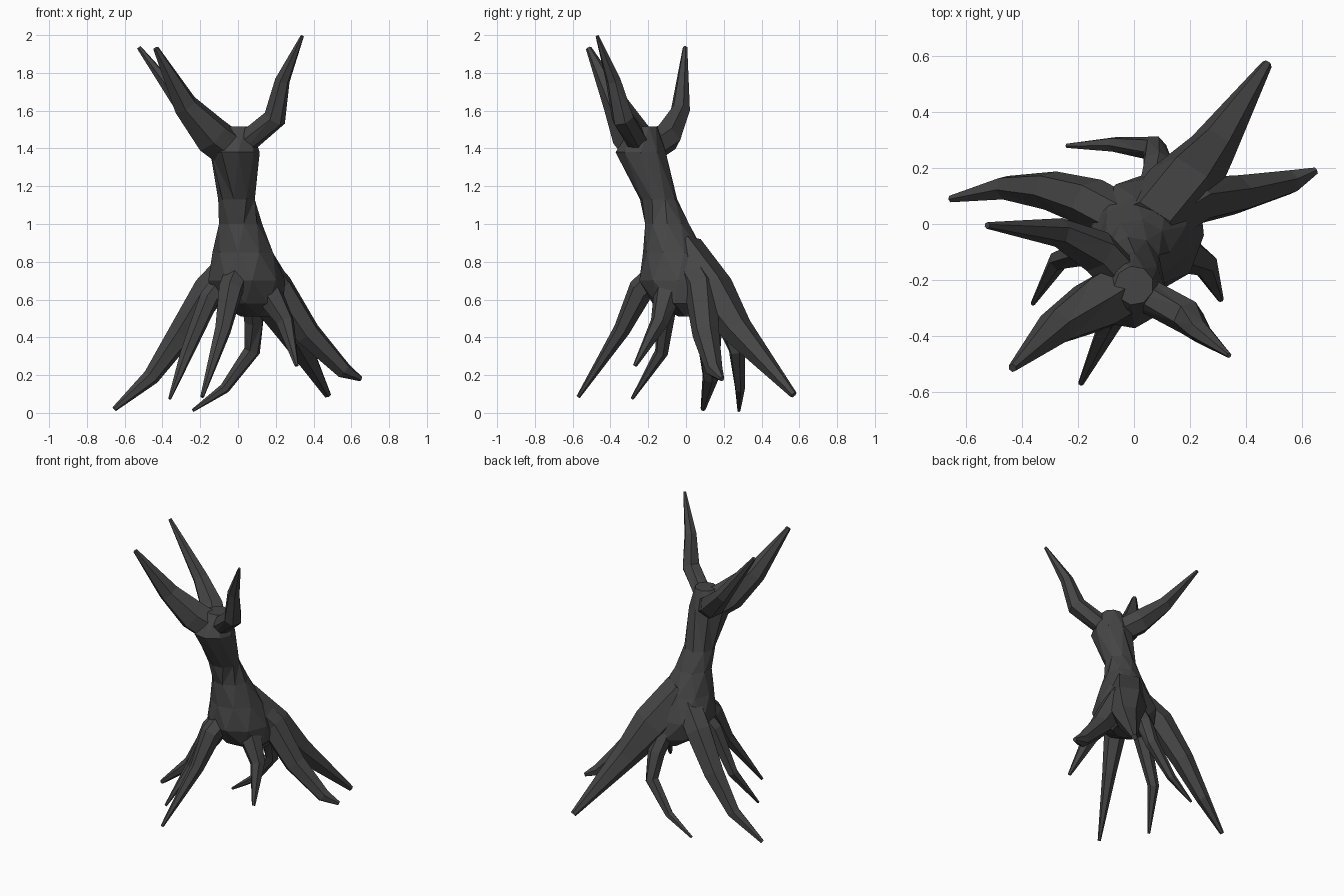
import bpy, bmesh, math
from mathutils import Vector

if "Cube" in bpy.data.objects:
    bpy.data.objects.remove(bpy.data.objects["Cube"])

bark = bpy.data.materials.new("charcoal bark")
bark.diffuse_color = (0.06, 0.06, 0.06, 1)
bark.use_nodes = True
bark.node_tree.nodes["Principled BSDF"].inputs["Base Color"].default_value = bark.diffuse_color


def loft(name, rings):
    """Closed flat-faced skin through a list of vertex rings."""
    bm = bmesh.new()
    loops = [[bm.verts.new(p) for p in ring] for ring in rings]
    n = len(loops[0])
    for a, b in zip(loops, loops[1:]):
        for i in range(n):
            j = (i + 1) % n
            bm.faces.new((a[i], a[j], b[j], b[i]))
    bm.faces.new(loops[0])
    bm.faces.new(loops[-1])
    bmesh.ops.triangulate(bm, faces=bm.faces[:])
    bmesh.ops.recalc_face_normals(bm, faces=bm.faces[:])
    me = bpy.data.meshes.new(name)
    bm.to_mesh(me)
    bm.free()
    me.materials.append(bark)
    ob = bpy.data.objects.new(name, me)
    bpy.context.collection.objects.link(ob)
    return ob


def limb(name, hub, r, path, sides=6):
    """Crooked tube from a hub inside the trunk, tapering from r at the knee."""
    pts = [Vector(p) for p in [hub] + path]
    last = len(pts) - 1
    rings = []
    for k, p in enumerate(pts):
        d = (pts[min(k + 1, last)] - pts[max(k - 1, 0)]).normalized()
        u = d.cross(Vector((0.3, -0.9, 0.1))).normalized()
        v = d.cross(u)
        t = max(k - 1, 0) / (last - 1)
        size = r * (1 - 0.85 * t ** 1.3)
        rings.append([p + size * (u * math.cos(a) + v * math.sin(a))
                      for a in (math.tau * i / sides for i in range(sides))])
    return loft(name, rings)


# leaning trunk: centre x, centre y, height, radius
stations = [(0.10, 0.05, 0.51, 0.09), (0.07, 0.00, 0.58, 0.18),
            (0.04, -0.04, 0.70, 0.21), (0.03, -0.065, 0.85, 0.165),
            (0.01, -0.10, 1.00, 0.118), (-0.005, -0.145, 1.13, 0.1),
            (-0.02, -0.24, 1.38, 0.135), (0.0, -0.22, 1.515, 0.07)]
SIDES = 9
trunk = loft("tree_trunk", [
    [(x + r * math.cos(a), y + r * math.sin(a), z)
     for a in (math.tau * (i + 0.5 * (k % 2)) / SIDES for i in range(SIDES))]
    for k, (x, y, z, r) in enumerate(stations)])

# three branches spring from the crown
crown = (-0.02, -0.22, 1.38)
branches = {
    "left_front_branch": (.105, [(-.14, -.29, 1.47), (-.28, -.37, 1.63),
                                 (-.435, -.515, 1.93)]),
    "left_back_branch": (.08, [(-.13, -.10, 1.46), (-.27, -.03, 1.6),
                               (-.525, -.005, 1.935)]),
    "right_branch": (.062, [(.195, -.335, 1.56), (.235, -.385, 1.76),
                            (.34, -.47, 1.995)]),
}
# seven roots spread from the middle of the trunk
heart = (0.04, -0.03, 0.85)
roots = {
    "left_root": (.09, [(-.15, .075, .65), (-.30, .12, .42),
                        (-.46, .13, .19), (-.655, .09, .02)]),
    "left_front_root": (.055, [(-.15, -.095, .61), (-.27, -.13, .32),
                               (-.362, -.285, .075)]),
    "front_root": (.068, [(-.04, -.24, .65), (-.08, -.34, .44),
                          (-.19, -.57, .085)]),
    "back_root": (.056, [(.085, .21, .49), (.075, .27, .33),
                         (-.07, .285, .13), (-.24, .28, .012)]),
    "back_right_root": (.13, [(.17, .13, .64), (.28, .27, .44),
                              (.475, .57, .095)]),
    "right_root": (.09, [(.21, .08, .66), (.37, .105, .42),
                         (.56, .15, .225), (.65, .19, .18)]),
    "right_front_root": (.075, [(.17, -.10, .62), (.25, -.14, .48),
                                (.31, -.27, .25)]),
}

# weld every limb into the trunk as one continuous skin
helpers = []
for hub, group in ((crown, branches), (heart, roots)):
    for name, (radius, path) in group.items():
        ob = limb(name, hub, radius, path)
        ob.hide_render = True
        helpers.append(ob)
        mod = trunk.modifiers.new(name, 'BOOLEAN')
        mod.operation = 'UNION'
        mod.solver = 'EXACT'
        mod.object = ob
bpy.context.view_layer.update()
dg = bpy.context.evaluated_depsgraph_get()
joined = bpy.data.meshes.new_from_object(trunk.evaluated_get(dg))
trunk.modifiers.clear()
trunk.data = joined
for ob in helpers:
    bpy.data.objects.remove(ob)
